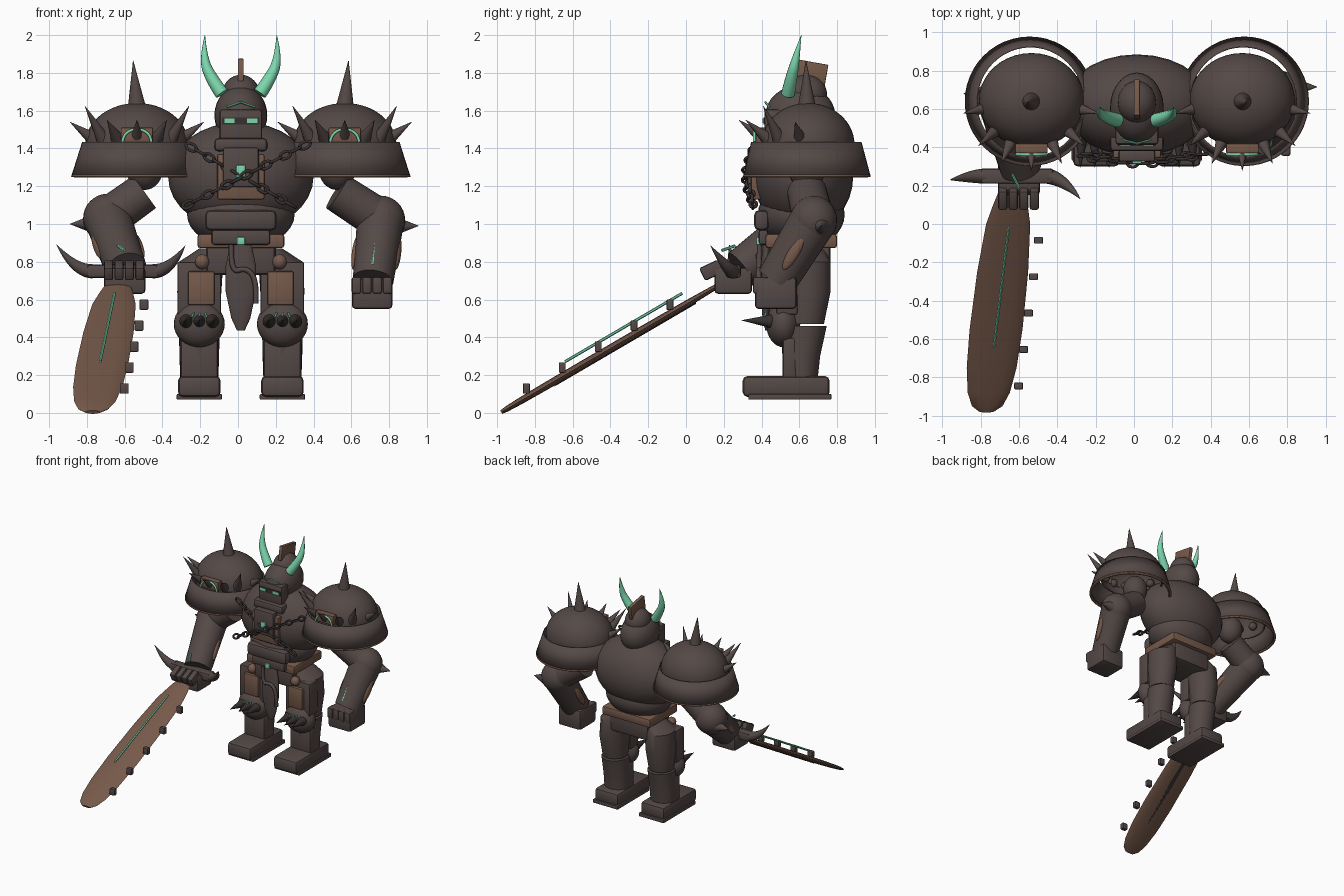
import bpy, bmesh
from math import radians, sin, cos, pi
from mathutils import Vector, Matrix

cube = bpy.data.objects.get("Cube")
if cube:
    bpy.data.objects.remove(cube)

CX = 0.015          # symmetry plane of the body


def material(name, rgb):
    m = bpy.data.materials.new(name)
    m.use_nodes = True
    m.diffuse_color = (*rgb, 1)
    m.node_tree.nodes["Principled BSDF"].inputs["Base Color"].default_value = (*rgb, 1)
    return m


IRON = material("dark iron", (0.088, 0.066, 0.062))
BLACK = material("black iron", (0.04, 0.03, 0.03))
BROWN = material("brown leather", (0.18, 0.10, 0.068))
GREEN = material("glowing green", (0.20, 0.68, 0.42))


def finish(name, bm, mat, thickness=0):
    bmesh.ops.recalc_face_normals(bm, faces=bm.faces)
    me = bpy.data.meshes.new(name)
    bm.to_mesh(me)
    bm.free()
    me.materials.append(mat)
    me.shade_smooth()
    me.set_sharp_from_angle(angle=radians(35))
    ob = bpy.data.objects.new(name, me)
    bpy.context.collection.objects.link(ob)
    if thickness:
        mod = ob.modifiers.new("thickness", 'SOLIDIFY')
        mod.thickness = thickness
    return ob


def ball(name, loc, size, mat=IRON, axis=(0, 0, 1)):
    bm = bmesh.new()
    rot = Vector(axis).to_track_quat('Z', 'Y').to_matrix().to_4x4()
    bmesh.ops.create_uvsphere(bm, u_segments=28, v_segments=16, radius=1,
                              matrix=Matrix.Translation(loc) @ rot @ Matrix.Diagonal((*size, 1)))
    return finish(name, bm, mat)


def rod(name, a, b, r1, r2, mat=IRON, sides=24):
    a, b = Vector(a), Vector(b)
    bm = bmesh.new()
    rot = (b - a).to_track_quat('Z', 'Y').to_matrix().to_4x4()
    bmesh.ops.create_cone(bm, cap_ends=True, segments=sides, radius1=r1, radius2=r2,
                          depth=(b - a).length, matrix=Matrix.Translation((a + b) / 2) @ rot)
    return finish(name, bm, mat)


def box(name, loc, size, mat=IRON, bevel=0.01, tilt=0):
    bm = bmesh.new()
    bmesh.ops.create_cube(bm, size=1, matrix=Matrix.Diagonal((*size, 1)))
    if bevel:
        bmesh.ops.bevel(bm, geom=bm.edges[:], offset=bevel, segments=2, affect='EDGES', profile=0.5)
    bm.transform(Matrix.Translation(loc) @ Matrix.Rotation(radians(tilt), 4, 'X'))
    return finish(name, bm, mat)


def loft(name, sections, mat=IRON, v=(0, 1, 0), sides=32, caps=True, thickness=0):
    """Skin elliptical rings given as (centre, half width, half depth)."""
    u, v = Vector((1, 0, 0)), Vector(v)
    bm = bmesh.new()
    rings = [[bm.verts.new(Vector(c) + u * a * cos(2 * pi * i / sides) + v * b * sin(2 * pi * i / sides))
              for i in range(sides)] for c, a, b in sections]
    for r, q in zip(rings, rings[1:]):
        for i in range(sides):
            j = (i + 1) % sides
            bm.faces.new((r[i], r[j], q[j], q[i]))
    if caps:
        bm.faces.new(rings[0])
        bm.faces.new(rings[-1])
    return finish(name, bm, mat, thickness)


def tube(name, points, radii, mat=IRON):
    cu = bpy.data.curves.new(name, 'CURVE')
    cu.dimensions = '3D'
    cu.bevel_depth = 1
    cu.bevel_resolution = 3
    cu.use_fill_caps = True
    sp = cu.splines.new('NURBS')
    sp.points.add(len(points) - 1)
    for p, co, r in zip(sp.points, points, radii):
        p.co, p.radius = (*co, 1), r
    sp.order_u = 3
    sp.use_endpoint_u = True
    cu.materials.append(mat)
    ob = bpy.data.objects.new(name, cu)
    bpy.context.collection.objects.link(ob)
    return ob


def chain(name, a, b, sag, count):
    a, b = Vector(a), Vector(b)
    for i in range(count):
        t = (i + 0.5) / count
        p = a.lerp(b, t) - Vector((0, sag * sin(pi * t), 0))
        along = (b - a).normalized()
        side = Vector((0, 1, 0)) if i % 2 else along.cross(Vector((0, 1, 0)))
        pts = [p + along * 0.034 * cos(k * pi / 4) + side * 0.019 * sin(k * pi / 4) for k in range(9)]
        tube(name, pts, [0.008] * 9, BLACK)


# Torso, belly and hips
ball("chest", (CX, 0.62, 1.25), (0.385, 0.265, 0.29))
ball("belly", (CX, 0.61, 1.05), (0.285, 0.23, 0.18))
box("hips", (CX, 0.61, 0.83), (0.37, 0.31, 0.2), IRON, 0.03)
box("belt", (CX, 0.61, 0.91), (0.46, 0.38, 0.075), BROWN, 0.015)
box("belt_buckle", (CX, 0.41, 0.93), (0.31, 0.05, 0.08), IRON, 0.015)
box("buckle_gem", (CX, 0.383, 0.91), (0.042, 0.02, 0.042), GREEN, 0.004)
box("belly_plate", (CX, 0.40, 1.02), (0.38, 0.08, 0.11), IRON, 0.03)
box("chest_backing", (CX, 0.375, 1.25), (0.25, 0.06, 0.24), BROWN, 0.01)
box("chest_plate", (CX, 0.355, 1.30), (0.19, 0.06, 0.21), IRON, 0.012)
box("chest_gem", (CX, 0.324, 1.28), (0.05, 0.02, 0.065), GREEN, 0.006)
box("collar", (CX, 0.44, 1.42), (0.28, 0.12, 0.07), IRON, 0.02)
loft("loincloth", [((CX, 0.43, 0.92), 0.05, 0.02), ((CX, 0.42, 0.78), 0.08, 0.025), ((CX, 0.42, 0.64), 0.08, 0.025),
                   ((CX, 0.425, 0.5), 0.05, 0.02), ((CX, 0.43, 0.435), 0.02, 0.01)])
tube("belt_cord", [(CX - 0.05, 0.39, 0.89), (CX - 0.055, 0.385, 0.74), (CX + 0.03, 0.385, 0.77),
                   (CX + 0.085, 0.385, 0.7), (CX + 0.08, 0.39, 0.58)], [0.014] * 5)
chain("chain_falling", (-0.27, 0.37, 1.42), (0.30, 0.36, 1.09), 0.03, 12)
chain("chain_rising", (-0.29, 0.36, 1.09), (0.38, 0.37, 1.43), 0.05, 13)

# Head and helmet
ball("helmet", (CX, 0.605, 1.575), (0.14, 0.185, 0.16))
ball("helmet_cap", (CX, 0.635, 1.685), (0.1, 0.112, 0.105))
box("face_guard", (CX, 0.465, 1.515), (0.225, 0.10, 0.185), IRON, 0.015)
box("visor_slot", (CX, 0.413, 1.545), (0.2, 0.008, 0.038), BLACK, 0)
box("crest", (CX, 0.65, 1.80), (0.03, 0.19, 0.12), BROWN, 0.004, -10)
for s in (-1, 1):
    box("eye", (CX + s * 0.06, 0.408, 1.547), (0.055, 0.008, 0.022), GREEN, 0)
    rod("brow_rune", (CX, 0.42, 1.645), (CX + s * 0.075, 0.44, 1.62), 0.006, 0.006, GREEN, 6)
    tube("horn", [(CX + s * 0.10, 0.54, 1.69), (CX + s * 0.15, 0.555, 1.76), (CX + s * 0.20, 0.58, 1.87),
                  (CX + s * 0.19, 0.61, 2.0)], [0.037, 0.034, 0.023, 0.001], GREEN)

# Shoulder armour
for s in (-1, 1):
    x = CX + s * 0.55
    loft("shoulder_skirt", [((x + s * 0.01, 0.64, 1.255), 0.337, 0.337), ((x + s * 0.005, 0.637, 1.435), 0.285, 0.292)],
         caps=False, thickness=0.008, sides=48)
    loft("skirt_rim", [((x + s * 0.01, 0.64, 1.25), 0.338, 0.338), ((x + s * 0.01, 0.64, 1.262), 0.336, 0.336)],
         BROWN, caps=False, thickness=0.02, sides=48)
    arc = [radians(a) for a in range(-15, 91, 7)]
    loft("shoulder_dome", [((x, 0.645, 1.42 + 0.22 * sin(a)), 0.272 * cos(a) + 0.002, 0.245 * cos(a) + 0.002)
                           for a in arc], caps=False, thickness=0.012, sides=40)
    rod("top_spike", (x, 0.64, 1.61), (x + s * 0.02, 0.635, 1.865), 0.05, 0.001, IRON, 16)
    for az, tip in ((0, 1.55), (26, 1.55), (-26, 1.55), (50, 1.625), (-50, 1.625), (80, 1.54), (-80, 1.54)):
        d = Vector((sin(radians(az)), -cos(radians(az)), 0))
        base = Vector((x, 0.645, 1.45)) + d * 0.235
        ball("spike_base", base, (0.034, 0.034, 0.034))
        rod("shoulder_spike", base, Vector((x, 0.64, tip)) + d * 0.36, 0.036, 0.001, IRON, 16)
    box("emblem_plate", (x, 0.395, 1.47), (0.17, 0.05, 0.08), BROWN, 0.005)
    ring = [(x + 0.077 * cos(k * pi / 8), 0.362, 1.435 + 0.068 * sin(k * pi / 8)) for k in range(9)]
    tube("emblem_arch", ring, [0.008] * 9, GREEN)

# Legs and feet
for s in (-1, 1):
    x = CX + s * 0.22
    loft("thigh", [((x, 0.63, 0.47), 0.10, 0.10), ((x, 0.635, 0.64), 0.117, 0.13), ((x - s * 0.01, 0.63, 0.80), 0.117, 0.135),
                   ((x - s * 0.07, 0.63, 0.87), 0.07, 0.10)])
    box("thigh_guard", (x, 0.535, 0.66), (0.23, 0.11, 0.28), IRON, 0.01)
    box("thigh_panel", (x - s * 0.01, 0.475, 0.66), (0.14, 0.04, 0.18), BROWN, 0.01)
    ball("hip_stud", (x - s * 0.015, 0.47, 0.80), (0.038, 0.038, 0.04), BROWN)
    ball("knee_guard", (x, 0.515, 0.47), (0.135, 0.09, 0.122))
    for i in (-1, 0, 1):
        ball("knee_spike_base", (x + i * 0.068, 0.445, 0.485), (0.036, 0.03, 0.036), BLACK)
        rod("knee_spike", (x + i * 0.068, 0.44, 0.485), (x + i * 0.075, 0.295, 0.49), 0.033, 0.001, BLACK, 14)
        rod("knee_rune", (x + i * 0.03, 0.425, 0.53), (x + i * 0.04, 0.415, 0.505), 0.006, 0.006, GREEN, 6)
    loft("shin", [((x, 0.61, 0.16), 0.10, 0.085), ((x, 0.61, 0.3), 0.105, 0.10), ((x, 0.625, 0.46), 0.108, 0.12)])
    box("shin_guard", (x, 0.55, 0.28), (0.20, 0.08, 0.24), IRON, 0.02)
    box("sole", (x, 0.55, 0.085), (0.24, 0.44, 0.03), IRON, 0.006)
    box("boot", (x, 0.53, 0.14), (0.225, 0.46, 0.11), IRON, 0.025)

# Arms: elbow, wrist and rune differ, everything else repeats
for s, elbow, wrist, rune in (
        (1, (0.755, 0.675, 1.02), (0.715, 0.48, 0.70), ((0.727, 0.48, 0.905), (0.71, 0.41, 0.785))),
        (-1, (-0.69, 0.64, 1.03), (-0.59, 0.29, 0.76), ((-0.635, 0.26, 0.885), (-0.60, 0.19, 0.86)))):
    e, w = Vector(elbow), Vector(wrist)
    shoulder = Vector((CX + s * 0.51, 0.64, 1.17))
    rod("upper_arm", shoulder, e, 0.105, 0.11)
    ball("shoulder_joint", shoulder + Vector((0, 0, 0.13)), (0.1, 0.1, 0.12))
    ball("elbow", e, (0.13, 0.125, 0.13))
    rod("elbow_spike", e + Vector((s * 0.09, 0.04, -0.03)), e + Vector((s * 0.2, 0.04, -0.03)), 0.045, 0.001, IRON, 16)
    rod("forearm", e, w, 0.125, 0.108)
    mid = e.lerp(w, 0.55)
    for k in (-1, 1):
        ball("bracer_strap", mid + Vector((k * 0.112, 0, 0)), (0.018, 0.03, 0.1), BROWN, w - e)
    rod("forearm_rune", *rune, 0.008, 0.008, GREEN, 6)

# Fists
box("left_fist", (0.71, 0.475, 0.635), (0.215, 0.22, 0.17), IRON, 0.02)
box("right_fist", (-0.60, 0.25, 0.70), (0.22, 0.2, 0.14), IRON, 0.02)
for i in range(4):
    box("left_finger", (0.627 + i * 0.055, 0.39, 0.675), (0.05, 0.07, 0.09), IRON, 0.012)
    box("right_finger", (-0.685 + i * 0.055, 0.135, 0.755), (0.048, 0.11, 0.075), IRON, 0.012, 25)

# Sword: guard, blade, teeth and runes
box("sword_guard", (-0.61, 0.25, 0.75), (0.38, 0.08, 0.07), IRON, 0.015)
tube("guard_spike_right", [(-0.77, 0.25, 0.75), (-0.86, 0.25, 0.75), (-0.96, 0.23, 0.89)], [0.04, 0.036, 0.001])
tube("guard_spike_left", [(-0.45, 0.25, 0.75), (-0.36, 0.23, 0.75), (-0.28, 0.13, 0.885)], [0.04, 0.036, 0.001])


def on_blade(y, lift=0):
    return Vector((-0.645 + 0.115 * (y - 0.1), y, 0.655 + 0.584 * (y - 0.137) + lift))


normal = Vector((0, -0.504, 0.864))
outline = ((0.2, 0.06), (0.1, 0.09), (0, 0.115), (-0.25, 0.133), (-0.55, 0.138), (-0.75, 0.13), (-0.88, 0.11),
           (-0.95, 0.08), (-0.978, 0.04))
loft("blade", [(on_blade(y), w, 0.006 + 0.11 * w) for y, w in outline], BROWN, v=normal, sides=12)
loft("blade_spine", [(on_blade(y, -0.017), w, 0.01) for y, w in ((0.05, 0.01), (-0.35, 0.022), (-0.7, 0.004))],
     BLACK, v=normal, sides=8)
for i in range(5):
    y = -0.085 - i * 0.19
    box("blade_tooth", (-0.498 - i * 0.026, y, 0.573 - i * 0.111), (0.046, 0.036, 0.055), IRON, 0.005)
rod("blade_rune", on_blade(-0.02, 0.07) + Vector((0.005, 0, 0)), on_blade(-0.64, 0.07), 0.008, 0.008, GREEN, 6)
